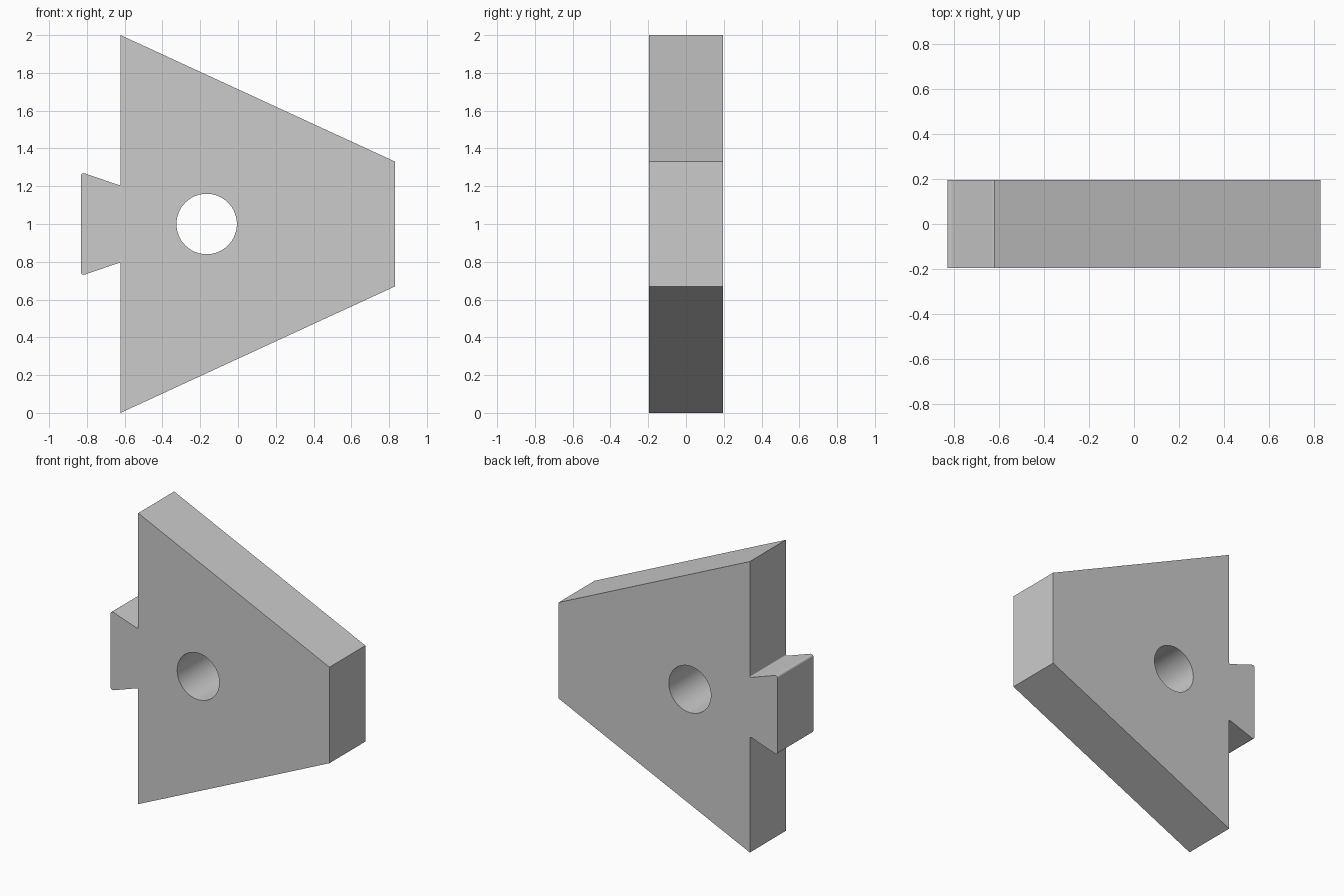
import bpy, bmesh, math
from mathutils import Vector

cube = bpy.data.objects.get("Cube")
if cube:
    bpy.data.objects.remove(cube, do_unlink=True)

HALF_DEPTH = 0.195
MID = 1.0  # height of the mirror line

grey = bpy.data.materials.new("plain grey")
grey.use_nodes = True
colour = (0.6, 0.6, 0.6, 1)
grey.diffuse_color = colour
grey.node_tree.nodes["Principled BSDF"].inputs["Base Color"].default_value = colour


def rounded(points, steps=5):
    """Round each (x, z, radius) corner that has a radius."""
    out = []
    n = len(points)
    for i, (x, z, r) in enumerate(points):
        p = Vector((x, z))
        if r == 0:
            out.append(p)
            continue
        a = (Vector(points[i - 1][:2]) - p).normalized()
        b = (Vector(points[(i + 1) % n][:2]) - p).normalized()
        half = a.angle(b) / 2
        centre = p + (a + b).normalized() * (r / math.sin(half))
        start = p + a * (r / math.tan(half)) - centre
        end = p + b * (r / math.tan(half)) - centre
        for k in range(steps + 1):
            out.append(centre + start.lerp(end, k / steps).normalized() * r)
    return out


def slab(name, outline, half_depth):
    """Extrude an x-z outline along y."""
    bm = bmesh.new()
    face = bm.faces.new([bm.verts.new((p.x, -half_depth, p.y)) for p in outline])
    new = bmesh.ops.extrude_face_region(bm, geom=[face], use_keep_orig=True)["geom"]
    moved = [v for v in new if isinstance(v, bmesh.types.BMVert)]
    bmesh.ops.translate(bm, vec=(0, 2 * half_depth, 0), verts=moved)
    bmesh.ops.recalc_face_normals(bm, faces=bm.faces)
    mesh = bpy.data.meshes.new(name)
    bm.to_mesh(mesh)
    bm.free()
    mesh.materials.append(grey)
    obj = bpy.data.objects.new(name, mesh)
    bpy.context.collection.objects.link(obj)
    return obj


# Tapered plate with a dovetail tab: upper half, then mirrored below
upper = [(0.832, 1.33, 0), (-0.622, 2.0, 0), (-0.622, 1.203, 0.007), (-0.832, 1.275, 0.015)]
lower = [(x, 2 * MID - z, r) for x, z, r in reversed(upper)]
plate = slab("dovetail_plate", rounded(upper + lower), HALF_DEPTH)

# Round through hole
sides = 64
circle = [Vector((-0.166 + 0.16 * math.cos(math.tau * i / sides),
                  MID + 0.16 * math.sin(math.tau * i / sides))) for i in range(sides)]
cutter = slab("hole_cutter", circle, HALF_DEPTH * 2)
cutter.hide_render = True

cut = plate.modifiers.new("hole", 'BOOLEAN')
cut.object = cutter
cut.operation = 'DIFFERENCE'
cut.solver = 'EXACT'

# Apply the cut and smooth the round surfaces
bpy.ops.object.select_all(action='DESELECT')
plate.select_set(True)
bpy.context.view_layer.objects.active = plate
bpy.ops.object.modifier_apply(modifier=cut.name)
bpy.data.objects.remove(cutter, do_unlink=True)
bpy.ops.object.shade_smooth_by_angle(angle=math.radians(30))
